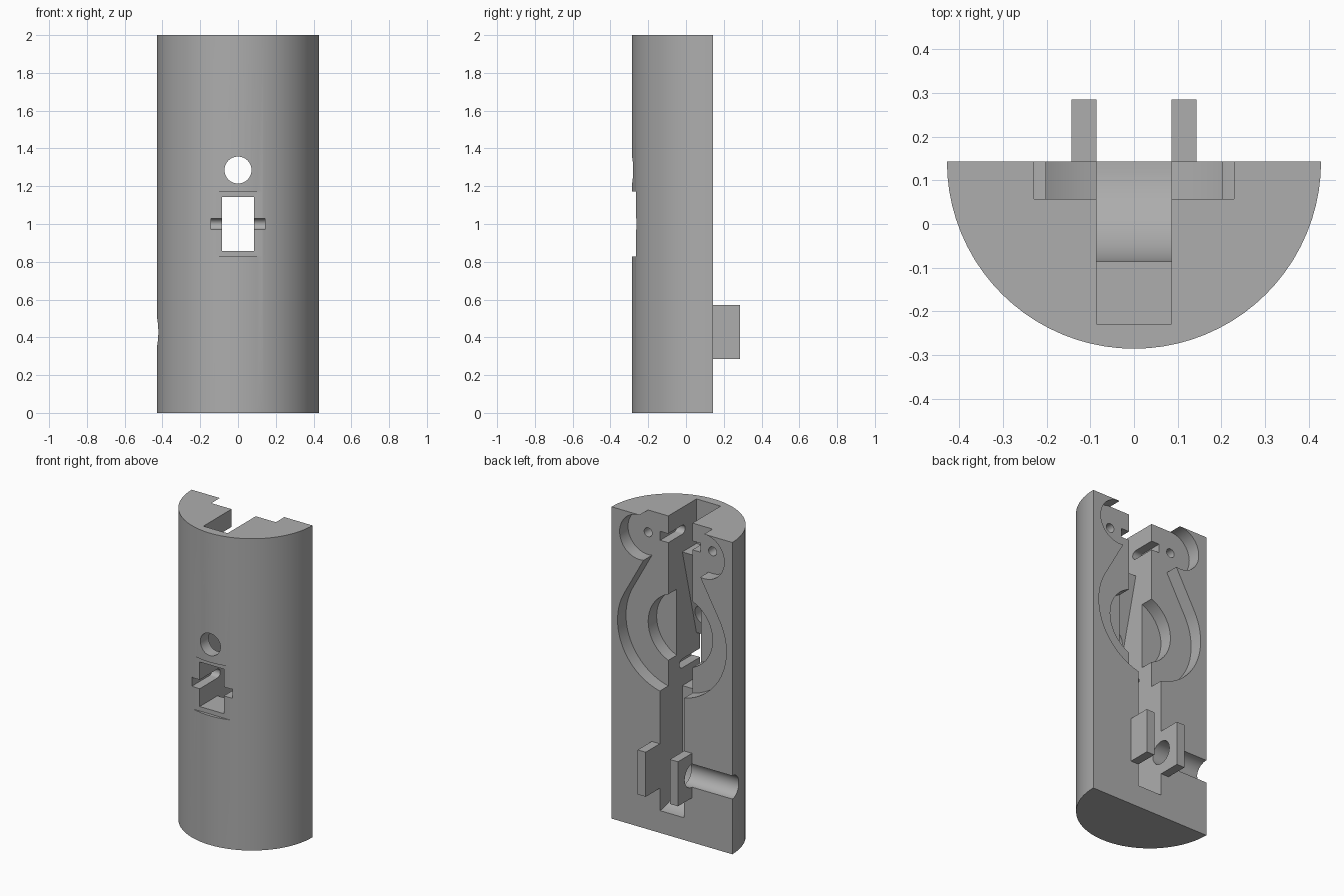
import bpy, bmesh
from math import sin, cos, radians

cube = bpy.data.objects.get("Cube")
if cube:
    bpy.data.objects.remove(cube, do_unlink=True)

U = 1 / 35      # one working unit in scene units
BACK = 5        # y of the flat back
FLOOR = 2       # y of the shallow pocket floor

grey = bpy.data.materials.new("plain_grey")
grey.use_nodes = True
colour = (0.42, 0.42, 0.42, 1)
grey.diffuse_color = colour
grey.node_tree.nodes["Principled BSDF"].inputs["Base Color"].default_value = colour


def arc(cx, cy, r, a0, a1, n):
    steps = [radians(a0 + (a1 - a0) * i / n) for i in range(n + 1)]
    return [(cx + r * cos(a), cy + r * sin(a)) for a in steps]


def circle(cx, cy, r, n=48):
    return arc(cx, cy, r, 0, 360, n)[:-1]


def rect(a0, b0, a1, b1):
    return [(a0, b0), (a1, b0), (a1, b1), (a0, b1)]


def prism(name, profile, axis, lo, hi):
    """Extrude a 2D profile along an axis from lo to hi."""
    place = {"x": lambda a, b, t: (t, a, b),
             "y": lambda a, b, t: (a, t, b),
             "z": lambda a, b, t: (a, b, t)}[axis]
    bm = bmesh.new()
    rings = [[bm.verts.new([c * U for c in place(a, b, t)]) for a, b in profile]
             for t in (lo, hi)]
    for ring in rings:
        bm.faces.new(ring)
    n = len(profile)
    for i in range(n):
        j = (i + 1) % n
        bm.faces.new((rings[0][i], rings[0][j], rings[1][j], rings[1][i]))
    bmesh.ops.recalc_face_normals(bm, faces=bm.faces)
    mesh = bpy.data.meshes.new(name)
    bm.to_mesh(mesh)
    bm.free()
    mesh.materials.append(grey)
    obj = bpy.data.objects.new(name, mesh)
    bpy.context.scene.collection.objects.link(obj)
    return obj


def activate(obj):
    bpy.ops.object.select_all(action="DESELECT")
    obj.select_set(True)
    bpy.context.view_layer.objects.active = obj


def cut(obj, *profile_args):
    """Subtract a prism and discard the cutter."""
    tool = prism("cutter", *profile_args)
    tool.hide_render = True
    activate(obj)
    mod = obj.modifiers.new("cut", "BOOLEAN")
    mod.operation = "DIFFERENCE"
    mod.solver = "EXACT"
    mod.object = tool
    bpy.ops.object.modifier_apply(modifier=mod.name)
    bpy.data.objects.remove(tool, do_unlink=True)


# Half-round body
body = prism("half_round_body", arc(0, BACK, 15, 180, 360, 40), "z", 0, 70)

# Shallow pocket: two round lobes over a wide bulb
half = [(8, 75)] + arc(8, 65, 5, 90, -101, 28) + arc(0, 45, 13.5, 29, -90, 28)
pocket = half + [(-x, z) for x, z in reversed(half[:-1])]
cut(body, pocket, "y", FLOOR, 10)

# Deeper round pocket inside the bulb
cut(body, circle(0, 45, 8), "y", -1, 4)

# Central channel with sloped floor, window and curved lower end
channel = [(10, 75), (-8, 75), (-8, 60), (-3, 60), (-8, 40), (-15, 40),
           (-15, 30), (-3, 30)] + arc(5, 13, 8, 180, 270, 16) + [(10, 5)]
cut(body, channel, "x", -3, 3)

# Flat recess and round hole on the front
cut(body, rect(-8, 29, 8, 41), "y", -15, -9.3)
cut(body, circle(0, 45, 2.5), "y", -15, -2)

# Round-ended axle grooves: one from the back, one from the front
cut(body, [(10, 66)] + arc(-3, 65, 1, 90, 270, 10) + [(10, 64)], "x", -5, 5)
cut(body, [(-15, 34)] + arc(-3, 35, 1, -90, 90, 10) + [(-15, 36)], "x", -5, 5)

# Pin holes in the lobes
for side in (-1, 1):
    cut(body, circle(8 * side, 65, 1, 24), "y", -3, 4)

# Lugs on the back, either side of the channel
left_lug = prism("left_lug", rect(3, 10, 5, 20), "z", 0, 1)
bpy.data.objects.remove(left_lug, do_unlink=True)
left_lug = prism("left_lug", rect(BACK, 10, 10, 20), "x", 3, 5)
right_lug = prism("right_lug", rect(BACK, 10, 10, 20), "x", -5, -3)

# Rod bore through the right lug and out of the right side
for part in (body, right_lug):
    cut(part, circle(BACK, 15, 2.6), "x", -20, -1)

for part in (body, left_lug, right_lug):
    activate(part)
    bpy.ops.object.shade_smooth_by_angle(angle=radians(25))
